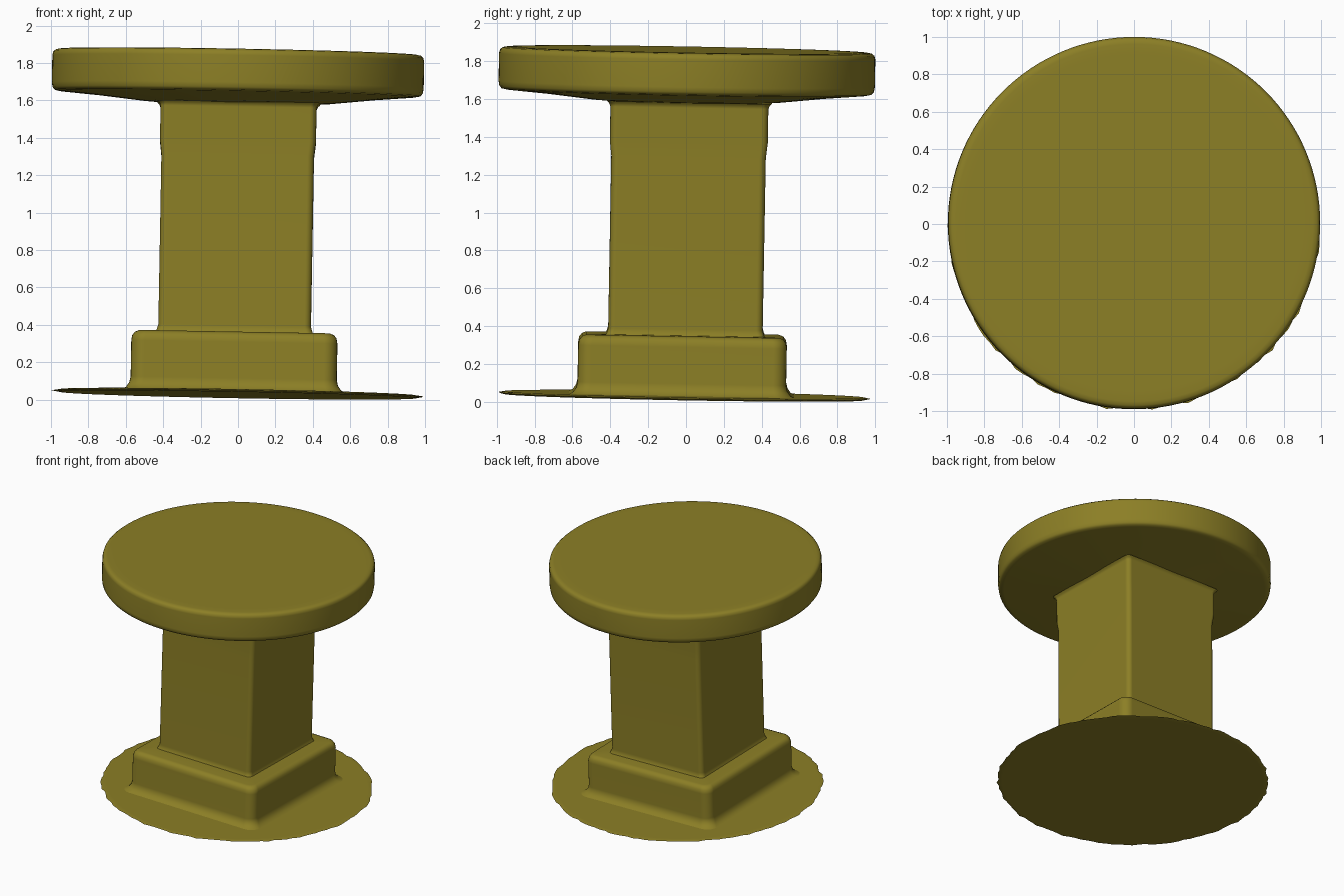
import bpy, bmesh, math, random

if "Cube" in bpy.data.objects:
    bpy.data.objects.remove(bpy.data.objects["Cube"])

random.seed(4)
TILT = 0.018  # the whole piece leans very slightly towards +x and +y

olive = bpy.data.materials.new("olive")
olive.diffuse_color = (0.262, 0.212, 0.019, 1.0)
olive.use_nodes = True
olive.node_tree.nodes["Principled BSDF"].inputs["Base Color"].default_value = olive.diffuse_color


def circle(r, n=128):
    return [(r * math.cos(2 * math.pi * i / n), r * math.sin(2 * math.pi * i / n)) for i in range(n)]


def rounded_square(half, rad, seg=6):
    pts = []
    for k in range(4):
        a0 = k * math.pi / 2
        sx = 1 if k in (0, 3) else -1
        sy = 1 if k in (0, 1) else -1
        for j in range(seg + 1):
            a = a0 + j / seg * math.pi / 2
            pts.append((sx * (half - rad) + rad * math.cos(a),
                        sy * (half - rad) + rad * math.sin(a)))
    return pts


def loft(name, rings, centre, pivot, cap_bottom=True, cap_top=True):
    """Skin a stack of (outline, z) rings and lean the result."""
    bm = bmesh.new()
    loops = []
    for pts, z in rings:
        lean = TILT * (z - pivot)
        loops.append([bm.verts.new((x + centre[0] + lean, y + centre[1] + lean,
                                    z - TILT * (x + y))) for x, y in pts])
    n = len(loops[0])
    for a, b in zip(loops, loops[1:]):
        for i in range(n):
            j = (i + 1) % n
            bm.faces.new((a[i], a[j], b[j], b[i]))
    if cap_bottom:
        bm.faces.new(loops[0][::-1])
    if cap_top:
        bm.faces.new(loops[-1])
    bmesh.ops.recalc_face_normals(bm, faces=bm.faces[:])
    mesh = bpy.data.meshes.new(name)
    bm.to_mesh(mesh)
    bm.free()
    mesh.materials.append(olive)
    ob = bpy.data.objects.new(name, mesh)
    bpy.context.collection.objects.link(ob)
    bpy.ops.object.select_all(action='DESELECT')
    ob.select_set(True)
    bpy.context.view_layer.objects.active = ob
    bpy.ops.object.shade_smooth_by_angle(angle=math.radians(40))
    wn = ob.modifiers.new("even_shading", 'WEIGHTED_NORMAL')
    wn.keep_sharp = True
    return ob


# Round top with softened rim and shallow dished underside
top_profile = [(0.40, 1.583), (0.50, 1.590), (0.75, 1.617), (0.95, 1.634),
               (0.978, 1.640), (0.990, 1.655), (0.994, 1.68), (0.994, 1.825),
               (0.989, 1.845), (0.976, 1.856), (0.955, 1.860), (0.90, 1.861)]
loft("round_top", [(circle(r), z) for r, z in top_profile], (0.0, 0.005), 1.75)

# Square column, a touch wider near the top
column_profile = [(0.425, 0.035, 0.345), (0.415, 0.035, 0.365), (0.408, 0.035, 0.39),
                  (0.408, 0.035, 1.30), (0.417, 0.035, 1.38), (0.417, 0.035, 1.56),
                  (0.424, 0.035, 1.577), (0.435, 0.035, 1.588)]
loft("square_column", [(rounded_square(h, r), z) for h, r, z in column_profile],
     (-0.007, 0.008), 1.0, cap_bottom=False, cap_top=False)

# Square plinth with rounded edges and a flared foot
plinth_profile = [(0.600, 0.08, 0.038), (0.575, 0.08, 0.050), (0.558, 0.075, 0.075),
                  (0.551, 0.07, 0.105), (0.551, 0.07, 0.300), (0.546, 0.07, 0.328),
                  (0.532, 0.06, 0.346), (0.510, 0.05, 0.355), (0.400, 0.03, 0.357)]
loft("square_plinth", [(rounded_square(h, r), z) for h, r, z in plinth_profile],
     (-0.007, -0.006), 1.0, cap_bottom=False, cap_top=False)

# Thin base disc with a slightly ragged edge
jitter = [random.uniform(0.982, 1.0) for _ in range(128)]
edge = [(x * k, y * k * 0.988) for (x, y), k in zip(circle(1.0), jitter)]
base_rings = [(circle(0.95), 0.025), (edge, 0.033), (circle(0.95), 0.040)]
loft("base_disc", base_rings, (0.0, -0.012), 0.03)
